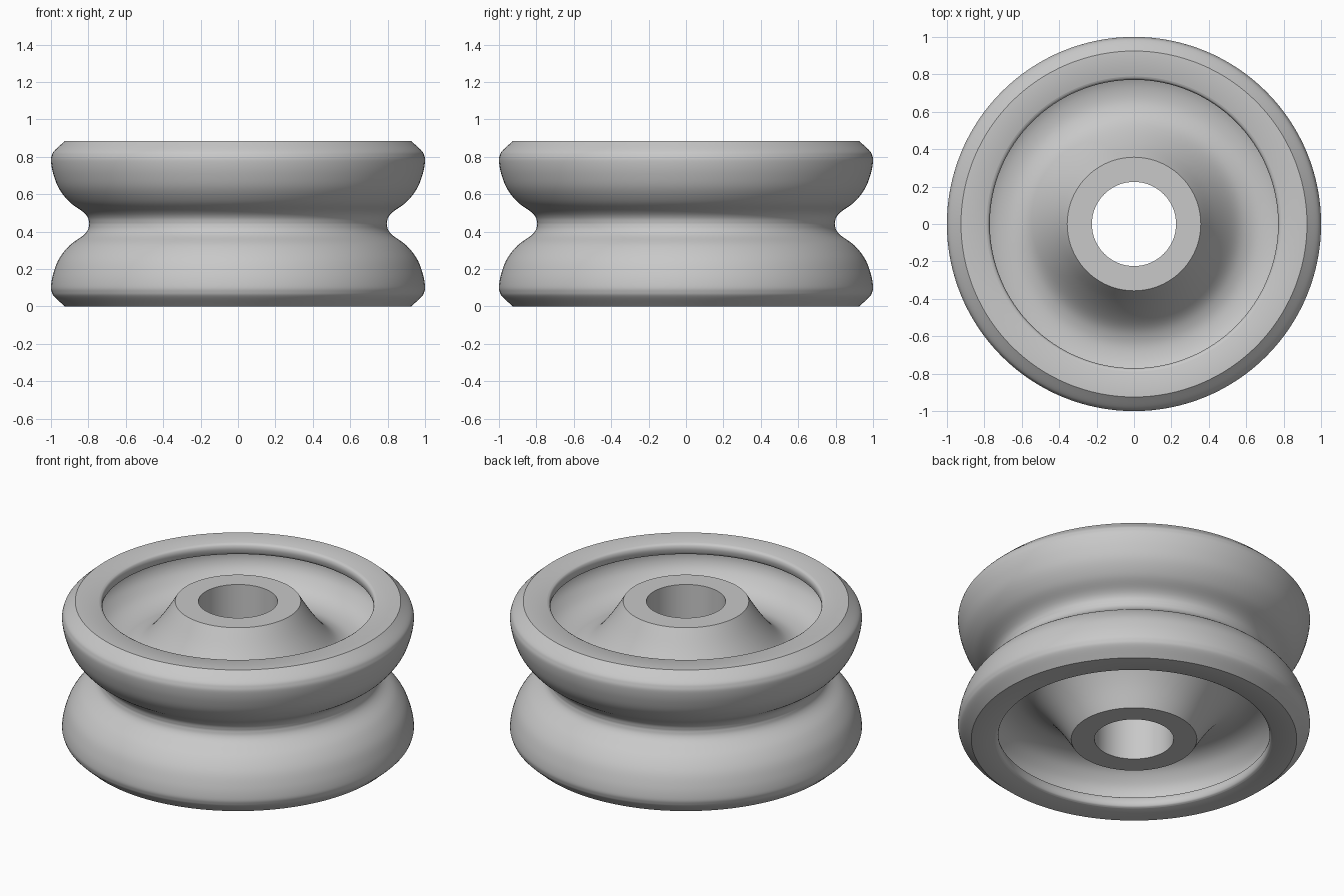
import bpy, bmesh, math
from mathutils import Vector

cube = bpy.data.objects.get("Cube")
if cube:
    bpy.data.objects.remove(cube, do_unlink=True)

HEIGHT = 0.885
MID = HEIGHT / 2
SEGMENTS = 128


def smooth_run(points, steps=5):
    """Smooth curve through the points; its ends stay as sharp corners."""
    p = [Vector(q) for q in points]
    p = [2 * p[0] - p[1]] + p + [2 * p[-1] - p[-2]]
    run = []
    for a, b, c, d in zip(p, p[1:], p[2:], p[3:]):
        for i in range(steps):
            t = i / steps
            run.append(0.5 * (2 * b + (c - a) * t + (2 * a - 5 * b + 4 * c - d) * t ** 2
                              + (3 * b - a - 3 * c + d) * t ** 3))
    return run + [p[-2]]


def lathe(name, profile, material):
    """Revolve a closed (radius, height) profile around z."""
    bm = bmesh.new()
    rings = []
    for i in range(SEGMENTS):
        a = math.tau * i / SEGMENTS
        rings.append([bm.verts.new((r * math.cos(a), r * math.sin(a), z)) for r, z in profile])
    n = len(profile)
    for i, ring in enumerate(rings):
        nxt = rings[(i + 1) % SEGMENTS]
        for j in range(n):
            k = (j + 1) % n
            bm.faces.new((ring[j], nxt[j], nxt[k], ring[k]))
    bmesh.ops.recalc_face_normals(bm, faces=bm.faces)
    mesh = bpy.data.meshes.new(name)
    bm.to_mesh(mesh)
    bm.free()
    mesh.materials.append(material)
    obj = bpy.data.objects.new(name, mesh)
    bpy.context.collection.objects.link(obj)
    bpy.ops.object.select_all(action='DESELECT')
    obj.select_set(True)
    bpy.context.view_layer.objects.active = obj
    bpy.ops.object.shade_smooth_by_angle(angle=math.radians(30))
    return obj


grey = bpy.data.materials.new("light grey")
grey.use_nodes = True
colour = (0.58, 0.58, 0.58, 1)
grey.diffuse_color = colour
grey.node_tree.nodes["Principled BSDF"].inputs["Base Color"].default_value = colour

# Outer groove and full round flange, from the neck up to the rim edge
flange = smooth_run([(0.795, MID), (0.803, 0.475), (0.83, 0.507), (0.90, 0.558),
                     (0.957, 0.63), (0.988, 0.71), (1.0, 0.775), (0.996, 0.807),
                     (0.981, 0.834), (0.925, HEIGHT)])
# Rounded lip overhanging the dish
lip = smooth_run([(0.79, HEIGHT), (0.777, 0.877), (0.771, 0.86), (0.773, 0.84),
                  (0.781, 0.82), (0.80, 0.808), (0.83, 0.806)])
# Hollow behind the lip, dished web and flared hub
dish = smooth_run([(0.868, 0.806), (0.884, 0.78), (0.882, 0.73), (0.86, 0.68),
                   (0.81, 0.624), (0.75, 0.592), (0.68, 0.58), (0.62, 0.588),
                   (0.56, 0.617), (0.50, 0.675), (0.43, 0.768), (0.357, HEIGHT)])
bore = [Vector((0.225, HEIGHT))]

upper = flange + lip + dish + bore
lower = [Vector((r, HEIGHT - z)) for r, z in reversed(upper[1:])]
lathe("grooved_wheel", upper + lower, grey)
